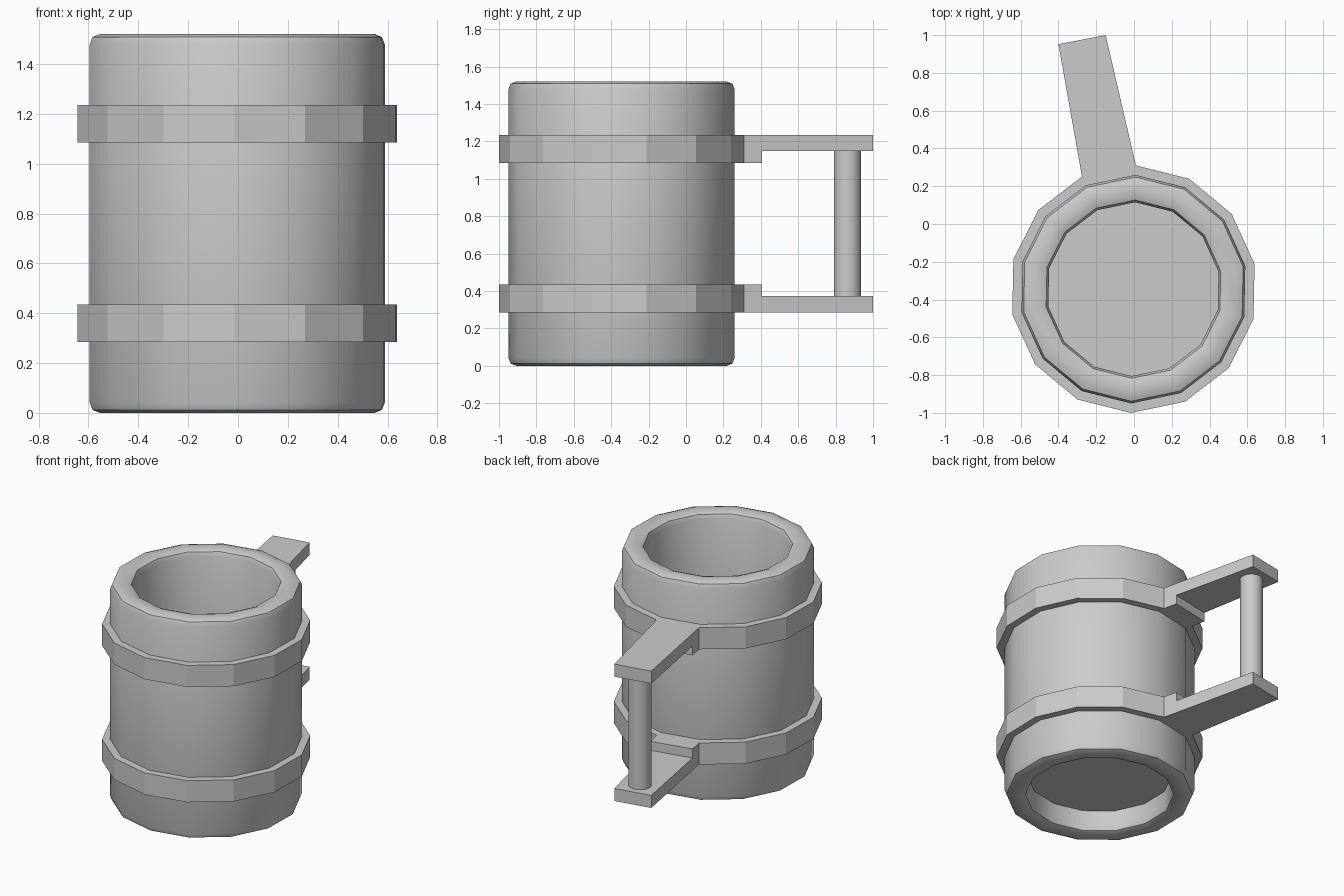
import bpy, bmesh, math
from mathutils import Vector

if "Cube" in bpy.data.objects:
    bpy.data.objects.remove(bpy.data.objects["Cube"])

SIDES = 14
CENTRE = Vector((-0.003, -0.345))
START = math.radians(88.86)
MID_Z = 0.76


def ring_point(r, i):
    a = START + 2 * math.pi * i / SIDES
    return CENTRE + Vector((math.cos(a), math.sin(a))) * r


def make_object(name, sections, closed, smooth_angle=None):
    """Skin matching cross-sections; closed joins last to first, else caps."""
    bm = bmesh.new()
    rows = [[bm.verts.new(p) for p in s] for s in sections]
    n = len(rows[0])
    count = len(rows) if closed else len(rows) - 1
    for i in range(count):
        a, b = rows[i], rows[(i + 1) % len(rows)]
        for j in range(n):
            k = (j + 1) % n
            bm.faces.new((a[j], a[k], b[k], b[j]))
    if not closed:
        bm.faces.new(rows[0])
        bm.faces.new(rows[-1])
    bmesh.ops.recalc_face_normals(bm, faces=bm.faces)
    mesh = bpy.data.meshes.new(name)
    bm.to_mesh(mesh)
    bm.free()
    ob = bpy.data.objects.new(name, mesh)
    bpy.context.collection.objects.link(ob)
    if smooth_angle:
        bpy.ops.object.select_all(action='DESELECT')
        ob.select_set(True)
        bpy.context.view_layer.objects.active = ob
        bpy.ops.object.shade_smooth_by_angle(angle=math.radians(smooth_angle))
    return ob


def lathe(name, profile, smooth_angle=None):
    sections = [[(*ring_point(r, i), z) for r, z in profile] for i in range(SIDES)]
    return make_object(name, sections, True, smooth_angle)


# Mug wall: thick tube with two-segment rounded rims
R_OUT, R_IN, TOP = 0.605, 0.46, 1.52
B, C = 0.042, 0.012
half = [(R_IN, B), (R_IN + C, C), (R_IN + B, 0),
        (R_OUT - B, 0), (R_OUT - C, C), (R_OUT, B)]
lathe("mug_wall", half + [(r, TOP - z) for r, z in reversed(half)], 24.5)

# Raised floor inside the wall
floor_r = 0.47
make_object("mug_floor", [[(*ring_point(floor_r, i), z) for i in range(SIDES)]
                          for z in (0.15, 0.17)], False)

# Handle side lines seen from above, from band face to tip
left = (ring_point(0.655, 1), Vector((-0.40, 0.952)))
right = (ring_point(0.655, 0), Vector((-0.15, 1.0)))

# Bands and stepped handle arms, mirrored about mid height
for label, s in (("upper", 1), ("lower", -1)):
    z_far, z_step, z_near = (MID_Z + s * d for d in (0.475, 0.388, 0.325))
    lathe(label + "_band", [(0.59, z_near), (0.655, z_near),
                            (0.655, z_far), (0.59, z_far)])
    outline = [(0, z_near), (0, z_far), (1, z_far),
               (1, z_step), (0.138, z_step), (0.138, z_near)]
    make_object(label + "_handle_arm",
                [[(*a.lerp(b, t), z) for t, z in outline] for a, b in (left, right)],
                False)

# Round grip between the arms
bpy.ops.mesh.primitive_cylinder_add(vertices=32, radius=0.073, depth=0.79,
                                    location=(-0.252, 0.863, MID_Z))
grip = bpy.context.object
grip.name = "handle_grip"
bpy.ops.object.shade_smooth_by_angle(angle=math.radians(30))
